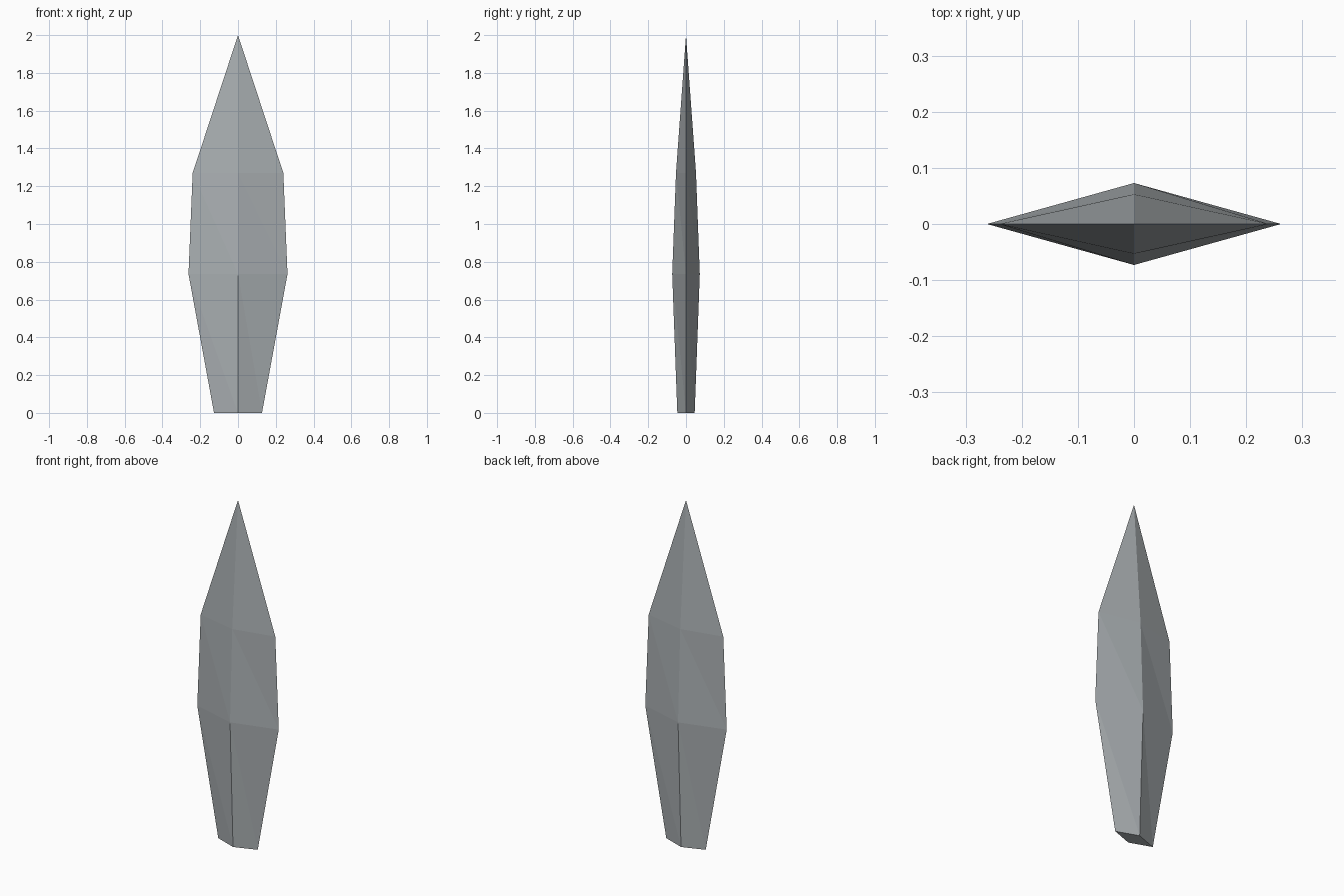
import bpy
import bmesh

cube = bpy.data.objects.get("Cube")
if cube:
    bpy.data.objects.remove(cube, do_unlink=True)

# Grey steel
steel = bpy.data.materials.new("grey_steel")
steel.use_nodes = True
colour = (0.40, 0.43, 0.445, 1)
steel.diffuse_color = colour
steel.node_tree.nodes["Principled BSDF"].inputs["Base Color"].default_value = colour

# Diamond cross-sections: height, half width, half depth
sections = [(0, 0.127, 0.046), (0.735, 0.262, 0.073), (1.27, 0.24, 0.053)]
tip_height = 2.0

bm = bmesh.new()
rings = [[bm.verts.new(p) for p in ((-w, 0, z), (0, -d, z), (w, 0, z), (0, d, z))]
         for z, w, d in sections]
tip = bm.verts.new((0, 0, tip_height))

# Faceted sides, each panel split along the same diagonal
for low, high in zip(rings, rings[1:]):
    for i in range(4):
        j = (i + 1) % 4
        bm.faces.new((low[i], low[j], high[i]))
        bm.faces.new((low[j], high[j], high[i]))

# Point and flat base
for i in range(4):
    bm.faces.new((rings[-1][i], rings[-1][(i + 1) % 4], tip))
bm.faces.new(rings[0][::-1])

mesh = bpy.data.meshes.new("blade")
bm.to_mesh(mesh)
bm.free()
mesh.materials.append(steel)
blade = bpy.data.objects.new("blade", mesh)
bpy.context.collection.objects.link(blade)
